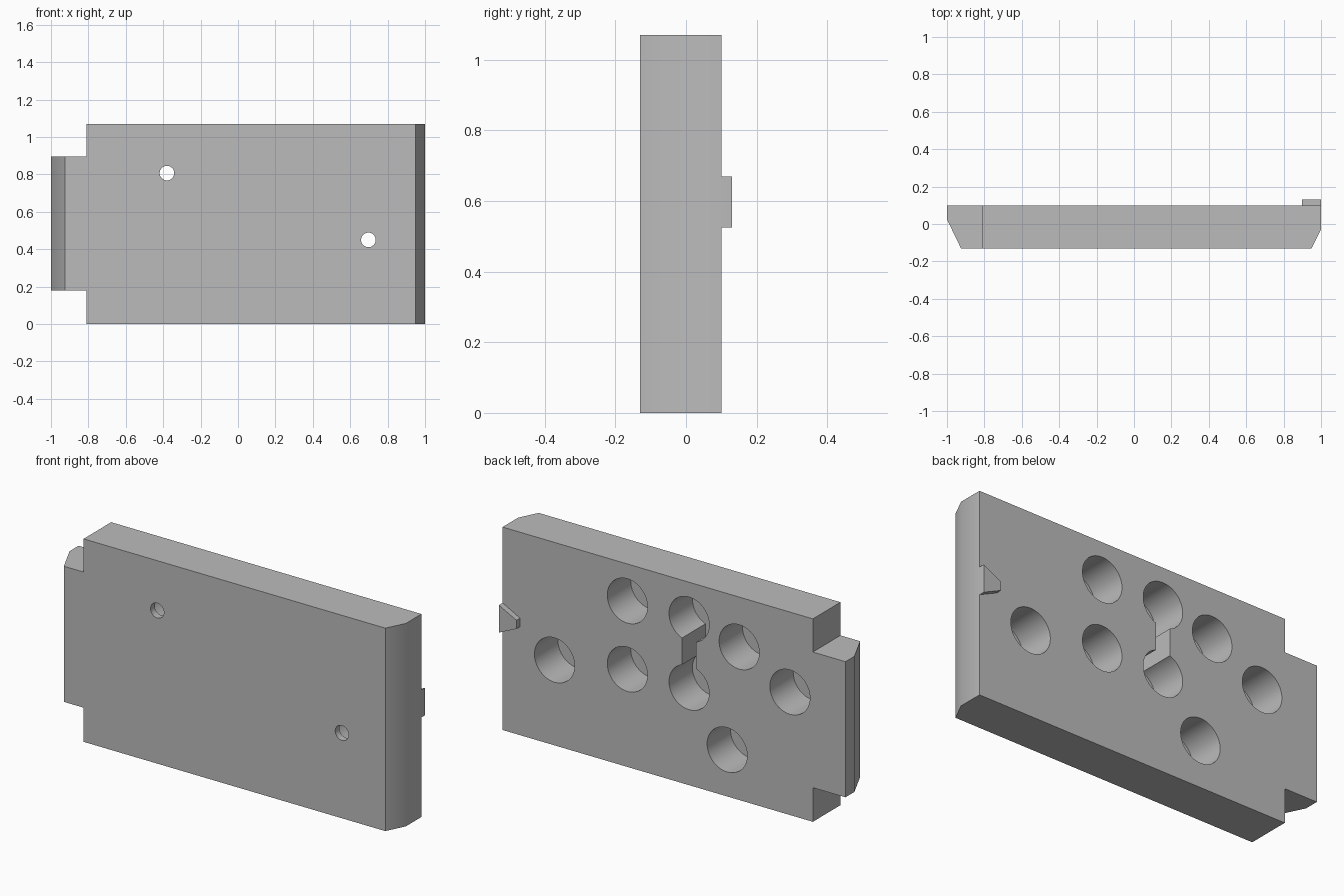
import bpy, bmesh, math
from mathutils import Matrix, Vector

default = bpy.data.objects.get("Cube")
if default:
    bpy.data.objects.remove(default, do_unlink=True)

FRONT, BACK, HEIGHT = -0.13, 0.10, 1.07
FLOOR = -0.095  # depth reached by the blind holes

grey = bpy.data.materials.new("plain grey")
grey.use_nodes = True
colour = (0.5, 0.5, 0.5, 1)
grey.diffuse_color = colour
grey.node_tree.nodes["Principled BSDF"].inputs["Base Color"].default_value = colour


def add_object(name, bm):
    bmesh.ops.recalc_face_normals(bm, faces=bm.faces)
    mesh = bpy.data.meshes.new(name)
    bm.to_mesh(mesh)
    bm.free()
    mesh.materials.append(grey)
    obj = bpy.data.objects.new(name, mesh)
    bpy.context.collection.objects.link(obj)
    return obj


def prism(name, points, direction):
    """Extrude a closed outline along a direction."""
    bm = bmesh.new()
    face = bm.faces.new([bm.verts.new(p) for p in points])
    made = bmesh.ops.extrude_face_region(bm, geom=[face])["geom"]
    verts = [g for g in made if isinstance(g, bmesh.types.BMVert)]
    bmesh.ops.translate(bm, verts=verts, vec=Vector(direction))
    return add_object(name, bm)


def box(name, x, y, z):
    outline = [(x[0], y[0], z[0]), (x[1], y[0], z[0]),
               (x[1], y[1], z[0]), (x[0], y[1], z[0])]
    return prism(name, outline, (0, 0, z[1] - z[0]))


def drill(name, x, z, radius, y0, y1):
    """Cylinder along y."""
    bm = bmesh.new()
    place = Matrix.Translation((x, (y0 + y1) / 2, z)) @ Matrix.Rotation(math.pi / 2, 4, "X")
    bmesh.ops.create_cone(bm, cap_ends=True, segments=64, radius1=radius,
                          radius2=radius, depth=y1 - y0, matrix=place)
    return add_object(name, bm)


def cut(target, cutter):
    mod = target.modifiers.new("cut", "BOOLEAN")
    mod.operation = "DIFFERENCE"
    mod.solver = "EXACT"
    mod.object = cutter
    bpy.context.view_layer.objects.active = target
    bpy.ops.object.modifier_apply(modifier=mod.name)
    bpy.data.objects.remove(cutter, do_unlink=True)


# Plate with bevelled ends
outline = [(-0.925, FRONT), (0.95, FRONT), (1, -0.03), (1, BACK), (-1, BACK), (-1, 0.025)]
plate = prism("plate", [(x, y, 0) for x, y in outline], (0, 0, HEIGHT))

# Corner notches that leave the end tab
for z in ((-0.1, 0.18), (0.895, 1.2)):
    cut(plate, box("notch_cutter", (-1.1, -0.81), (-0.3, 0.3), z))

# Blind holes in the back
holes = [(0.272, 0.875), (-0.088, 0.875), (-0.38, 0.807), (0.697, 0.45),
         (0.272, 0.515), (-0.088, 0.515), (-0.676, 0.648), (-0.31, 0.246)]
for x, z in holes:
    cut(plate, drill("hole_cutter", x, z, 0.117, FLOOR, 0.2))

# Slot joining two of the holes
cut(plate, box("slot_cutter", (-0.129, -0.047), (FLOOR, 0.2), (0.52, 0.87)))

# Small holes through to the front
for x, z in ((-0.38, 0.807), (0.697, 0.45)):
    cut(plate, drill("pin_cutter", x, z, 0.039, -0.3, 0.0))

# Tapered key on the back edge
key = prism("locating_key", [(1, BACK, 0.525), (1, BACK, 0.67),
                             (0.898, BACK, 0.617), (0.898, BACK, 0.572)], (0, 0.03, 0))

# Smooth shading with sharp edges kept
for obj in (plate, key):
    bpy.ops.object.select_all(action="DESELECT")
    obj.select_set(True)
    bpy.context.view_layer.objects.active = obj
    bpy.ops.object.shade_smooth_by_angle(angle=math.radians(30))
